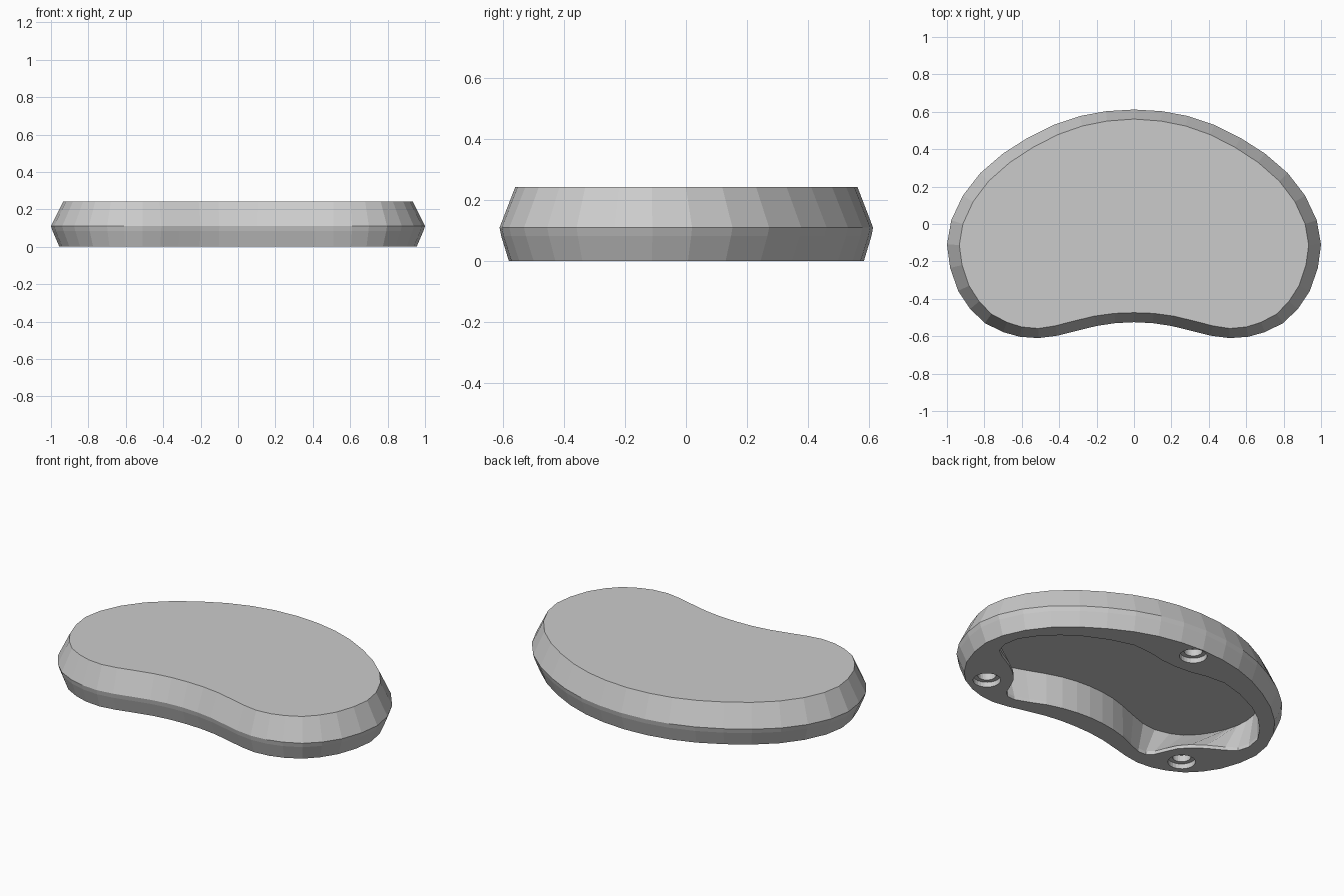
import bpy, bmesh, math
from mathutils import Vector

if "Cube" in bpy.data.objects:
    bpy.data.objects.remove(bpy.data.objects["Cube"])


def mirrored(half):
    """Close a right-hand half outline (back centre to front centre)."""
    return [Vector(p) for p in half] + [Vector((-x, y)) for x, y in half[-2:0:-1]]


def inset(pts, base, side):
    """Move a clockwise outline inward, slightly more at its ends."""
    out = []
    n = len(pts)
    for i, p in enumerate(pts):
        t = (pts[(i + 1) % n] - pts[i - 1]).normalized()
        normal = Vector((-t.y, t.x))
        out.append(p - normal * (base + side * abs(normal.x)))
    return out


def circle(cx, cy, r, sides=24):
    return [Vector((cx + r * math.cos(2 * math.pi * i / sides),
                    cy + r * math.sin(2 * math.pi * i / sides))) for i in range(sides)]


def loft(name, levels):
    """Closed solid through (z, outline) levels."""
    bm = bmesh.new()
    rings = [[bm.verts.new((p.x, p.y, z)) for p in pts] for z, pts in levels]
    n = len(rings[0])
    for lo, hi in zip(rings, rings[1:]):
        for i in range(n):
            j = (i + 1) % n
            bm.faces.new((lo[i], lo[j], hi[j], hi[i]))
    bm.faces.new(rings[0])
    bm.faces.new(rings[-1])
    bmesh.ops.recalc_face_normals(bm, faces=bm.faces)
    mesh = bpy.data.meshes.new(name)
    bm.to_mesh(mesh)
    bm.free()
    obj = bpy.data.objects.new(name, mesh)
    bpy.context.collection.objects.link(obj)
    return obj


# Kidney-shaped body: widest at mid height, bevelled to top and bottom
rim = mirrored([(0, .612), (.15, .603), (.29, .577), (.43, .53), (.57, .46),
                (.70, .377), (.822, .272), (.915, .152), (.977, .02), (1.0, -.11),
                (.983, -.235), (.94, -.358), (.876, -.454), (.797, -.53),
                (.70, -.578), (.61, -.603), (.51, -.61), (.41, -.597),
                (.31, -.572), (.20, -.545), (.10, -.53), (0, -.525)])
body = loft("body", [(0, inset(rim, .03, .015)), (.083, inset(rim, .005, .004)),
                     (.11, rim), (.243, inset(rim, .051, .015))])
grey = bpy.data.materials.new("light grey")
grey.diffuse_color = (.6, .6, .6, 1)
grey.use_nodes = True
grey.node_tree.nodes["Principled BSDF"].inputs["Base Color"].default_value = grey.diffuse_color
body.data.materials.append(grey)

# Hollow in the underside: mouth pinched around the three holes,
# widening to a plain kidney at its ceiling
mouth = mirrored([(0, .35), (.10, .357), (.20, .378), (.32, .385), (.46, .345),
                  (.60, .28), (.70, .21), (.79, .12), (.85, .03), (.865, -.06),
                  (.845, -.13), (.79, -.17), (.70, -.22), (.63, -.27),
                  (.58, -.325), (.55, -.39), (.525, -.45), (.49, -.483),
                  (.44, -.485), (.36, -.455), (.27, -.415), (.18, -.39),
                  (.09, -.375), (0, -.37)])
ceiling = mirrored([(0, .47), (.10, .467), (.20, .455), (.32, .425), (.46, .365),
                    (.60, .29), (.70, .21), (.79, .12), (.85, .03), (.88, -.04),
                    (.89, -.11), (.885, -.18), (.87, -.24), (.835, -.32),
                    (.79, -.39), (.73, -.45), (.66, -.485), (.57, -.505),
                    (.48, -.495), (.38, -.46), (.27, -.418), (.18, -.39),
                    (.09, -.375), (0, -.37)])
cutters = [loft("hollow_cutter", [(-.05, mouth), (.02, mouth), (.195, ceiling)])]

# Stepped screw holes
for x, y in ((0, .50), (.69, -.42), (-.69, -.42)):
    wide, narrow = circle(x, y, .075), circle(x, y, .05)
    cutters.append(loft("screw_hole_cutter",
                        [(-.05, wide), (.03, wide), (.03, narrow), (.07, narrow)]))

# Cut everything out of the body
bpy.context.view_layer.objects.active = body
for cutter in cutters:
    cutter.hide_render = True
    mod = body.modifiers.new("cut", 'BOOLEAN')
    mod.operation = 'DIFFERENCE'
    mod.solver = 'EXACT'
    mod.object = cutter
    bpy.ops.object.modifier_apply(modifier=mod.name)
    bpy.data.objects.remove(cutter)
